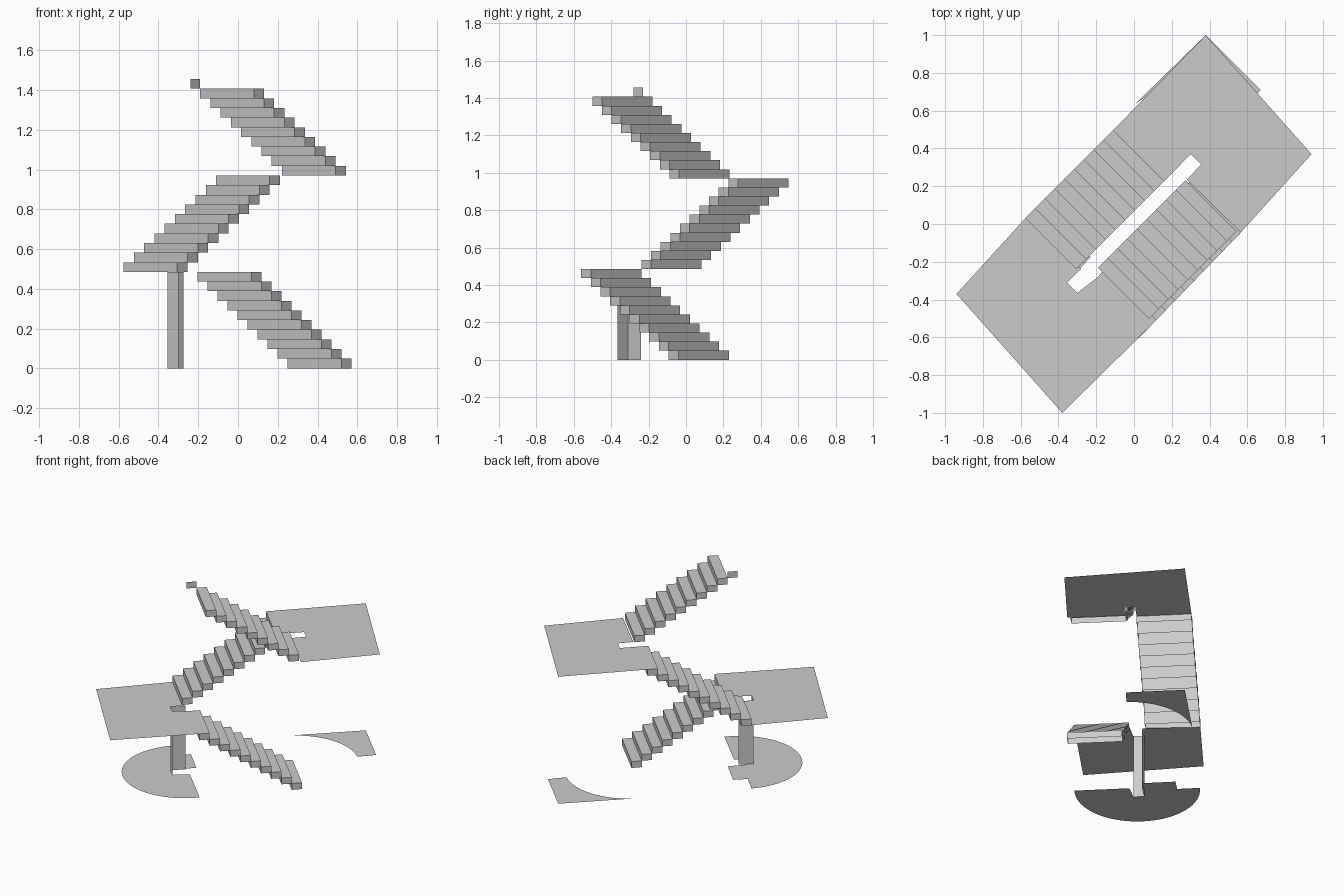
import bpy, bmesh
from math import cos, sin, radians
from mathutils import Vector

if "Cube" in bpy.data.objects:
    bpy.data.objects.remove(bpy.data.objects["Cube"])

RISE = 0.0485                        # height of one step
HALF_W = Vector((0.135, -0.135, 0))  # half the stair width, across the run


def finish(name, bm, fix_normals=False):
    if fix_normals:
        bmesh.ops.recalc_face_normals(bm, faces=bm.faces)
    mesh = bpy.data.meshes.new(name)
    bm.to_mesh(mesh)
    bm.free()
    obj = bpy.data.objects.new(name, mesh)
    bpy.context.collection.objects.link(obj)
    return obj


def slab(name, outline, z):
    """Flat zero-thickness sheet facing up."""
    bm = bmesh.new()
    face = bm.faces.new([bm.verts.new((x, y, z)) for x, y in outline])
    face.normal_update()
    if face.normal.z < 0:
        face.normal_flip()
    bmesh.ops.triangulate(bm, faces=bm.faces)
    return finish(name, bm)


def wall(name, points, z0, z1):
    """Upright sheet following a line of points."""
    bm = bmesh.new()
    low = [bm.verts.new((x, y, z0)) for x, y in points]
    high = [bm.verts.new((x, y, z1)) for x, y in points]
    for i in range(len(points) - 1):
        bm.faces.new((low[i], low[i + 1], high[i + 1], high[i]))
    return finish(name, bm)


def flight(name, first, pitch, count, z):
    """Row of step boxes, open underneath."""
    bm = bmesh.new()
    half_d = Vector((*pitch, 0)) / 2
    for i in range(count):
        c = Vector((*first, z + i * RISE)) + half_d * 2 * i
        plan = [c - HALF_W - half_d, c + HALF_W - half_d,
                c + HALF_W + half_d, c - HALF_W + half_d]
        low = [bm.verts.new(p) for p in plan]
        high = [bm.verts.new(p + Vector((0, 0, RISE))) for p in plan]
        bm.faces.new(high)
        for k in range(4):
            n = (k + 1) % 4
            bm.faces.new((low[k], low[n], high[n], high[k]))
    return finish(name, bm, True)


def arc(cx, cy, r, a0, a1, n=28):
    angles = [radians(a0 + (a1 - a0) * i / n) for i in range(n + 1)]
    return [(cx + r * cos(a), cy + r * sin(a)) for a in angles]


# Three flights, folding back and forth
flight("lower_flight", (0.41, 0.068), (-0.0503, -0.052), 10, 0)
flight("middle_flight", (-0.415, -0.078), (0.0517, 0.0517), 10, 10 * RISE)
flight("upper_flight", (0.382, 0.072), (-0.0515, -0.0515), 9, 20 * RISE)

# End plate of the final step
wall("top_step_end", [(-0.24, -0.28), (-0.19, -0.23)], 29 * RISE, 30 * RISE)

# Landings, each notched by the stairwell slot
slab("lower_landing", [(-0.94, -0.37), (-0.38, -1.0), (0.067, -0.56),
                       (-0.203, -0.29), (-0.30, -0.365), (-0.355, -0.31),
                       (-0.28, -0.238), (-0.575, 0.03)], 10 * RISE)
slab("upper_landing", [(0.38, 1.0), (0.94, 0.37), (0.565, -0.045),
                       (0.28, 0.235), (0.355, 0.315), (0.30, 0.37),
                       (0.21, 0.278), (-0.06, 0.548)], 20 * RISE)

# Wall at the end of the slot, under the lower landing
wall("slot_wall", [(-0.30, -0.365), (-0.355, -0.31), (-0.275, -0.24)],
     0, 10 * RISE)

# Floor under the lower landing: half disc with slot and small tab
slab("half_round_floor", arc(-0.26, -0.275, 0.435, 136, 319)
     + [(-0.203, -0.29), (-0.30, -0.365), (-0.355, -0.31), (-0.23, -0.175),
        (-0.387, -0.015), (-0.462, -0.085)], 0)

# Floor corner with a hollow curved edge
slab("curved_corner_floor", arc(0.28, 0.29, 0.44, 130, 47)
     + [(0.67, 0.71), (0.38, 1.0)], 0)
